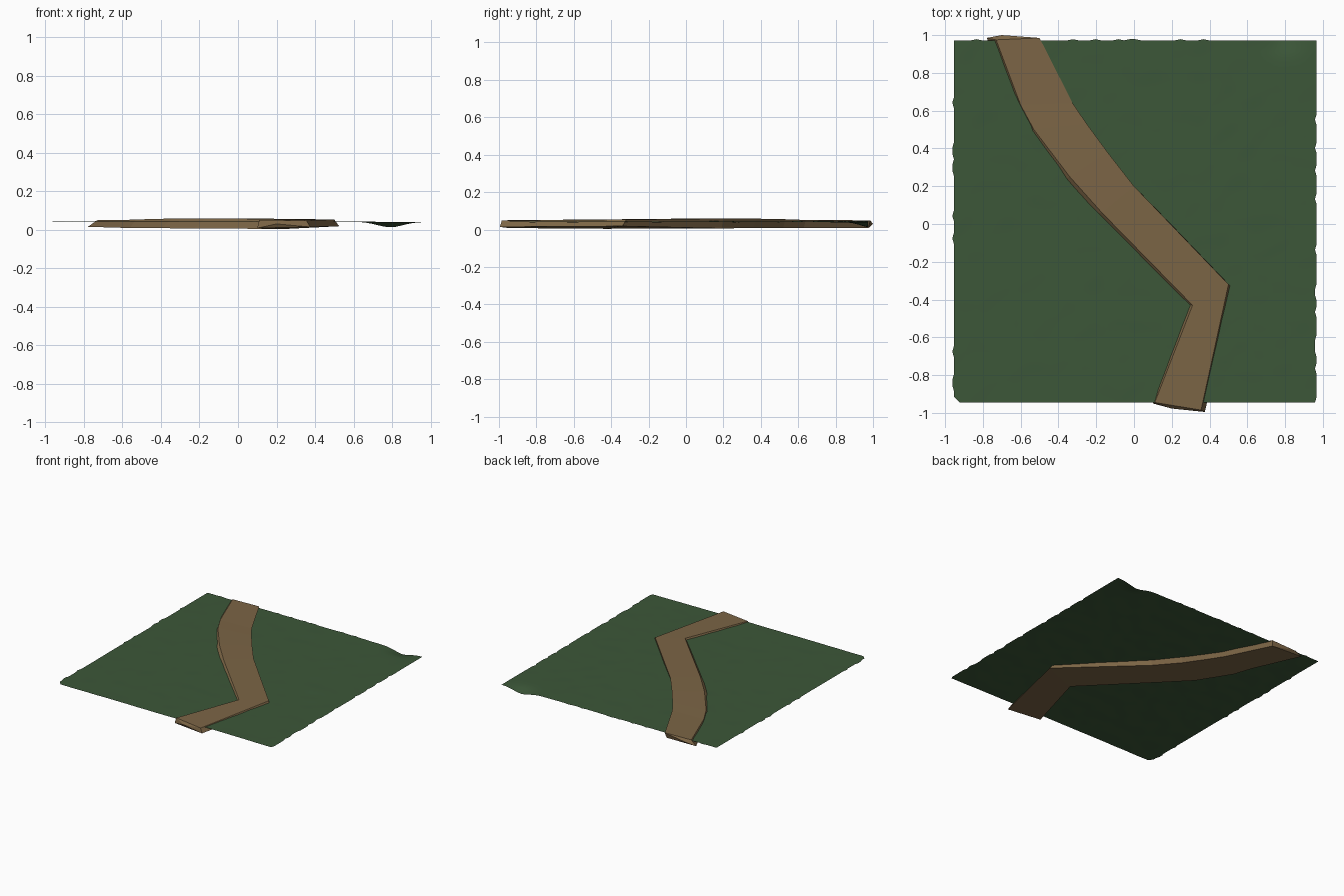
import bpy, bmesh, math, random
from mathutils import Vector, noise

if "Cube" in bpy.data.objects:
    bpy.data.objects.remove(bpy.data.objects["Cube"])

random.seed(4)


def material(name, rgb):
    m = bpy.data.materials.new(name)
    m.diffuse_color = (*rgb, 1)
    m.use_nodes = True
    m.node_tree.nodes["Principled BSDF"].inputs["Base Color"].default_value = m.diffuse_color
    return m


def add_object(name, bm, mat):
    bmesh.ops.recalc_face_normals(bm, faces=bm.faces)
    me = bpy.data.meshes.new(name)
    bm.to_mesh(me)
    bm.free()
    me.materials.append(mat)
    ob = bpy.data.objects.new(name, me)
    bpy.context.collection.objects.link(ob)
    return ob


# Grass sheet: fine grid with faint bumps, ragged edges and a dip by the back right corner
X0, X1, Y0, Y1, N = -0.953, 0.967, -0.945, 0.972, 64
bm = bmesh.new()


def ground_point(i, j):
    x = X0 + (X1 - X0) * i / N
    y = Y0 + (Y1 - Y0) * j / N
    z = 0.0435 - 0.004 * max(0, min(1, (x - 0.3) / 0.5))
    z += 0.0015 * noise.noise(Vector((x * 9, y * 9, 0)))
    dip = math.exp(-((x - 0.79) / 0.09) ** 2 - ((y - 0.98) / 0.07) ** 2)
    z -= 0.028 * dip
    wobble = random.choice((0, 0, 0, 0.009))
    if i == 0 and y < 0.7:
        x -= wobble
    if i == N and y < 0.7:
        x -= wobble
    if j == N and x < 0.45:
        y += wobble * 0.7
    return x, y, z


grid = [[bm.verts.new(ground_point(i, j)) for j in range(N + 1)] for i in range(N + 1)]
for i in range(N):
    for j in range(N):
        if i + j > 0:
            bm.faces.new((grid[i][j], grid[i + 1][j], grid[i + 1][j + 1], grid[i][j + 1]))
# Clipped front left corner
bm.faces.new((grid[1][0], grid[1][1], grid[0][1]))
bmesh.ops.delete(bm, geom=[grid[0][0]], context='VERTS')
for f in bm.faces:
    f.smooth = True
add_object("grass_ground", bm, material("grass", (0.045, 0.095, 0.04)))

# Dirt path: slab sections as top left, top right, bottom right, bottom left
sections = [
    ((-0.73, 0.975, .049), (-0.50, 0.985, .049), (-0.51, 0.975, .008), (-0.78, 0.985, .015)),
    ((-0.60, 0.63, .050), (-0.325, 0.64, .051), (-0.34, 0.63, .008), (-0.61, 0.62, .010)),
    ((-0.53, 0.50, .053), (-0.25, 0.53, .055), (-0.27, 0.52, .008), (-0.56, 0.47, .010)),
    ((-0.34, 0.25, .058), (-0.14, 0.38, .058), (-0.16, 0.36, .008), (-0.40, 0.22, .008)),
    ((-0.17, 0.06, .059), (0.00, 0.20, .059), (-0.01, 0.19, .006), (-0.23, 0.05, .006)),
    ((0.31, -0.43, .054), (0.50, -0.32, .053), (0.525, -0.34, .018), (0.25, -0.43, .004)),
    ((0.11, -0.945, .050), (0.355, -0.985, .048), (0.375, -0.995, .014), (0.10, -0.95, .008)),
]
bm = bmesh.new()
rings = [[bm.verts.new(p) for p in s] for s in sections]
for a, b in zip(rings, rings[1:]):
    for k in range(4):
        n = (k + 1) % 4
        bm.faces.new((a[k], a[n], b[n], b[k]))


# End caps pulled out to a low rounded nose
def nose(ring, p):
    tip = bm.verts.new(p)
    for k in range(4):
        bm.faces.new((ring[k], ring[(k + 1) % 4], tip))


nose(rings[0], (-0.70, 1.0, .03))
nose(rings[-1], (0.20, -0.977, .03))
add_object("dirt_path", bm, material("dirt", (0.2, 0.13, 0.06)))
